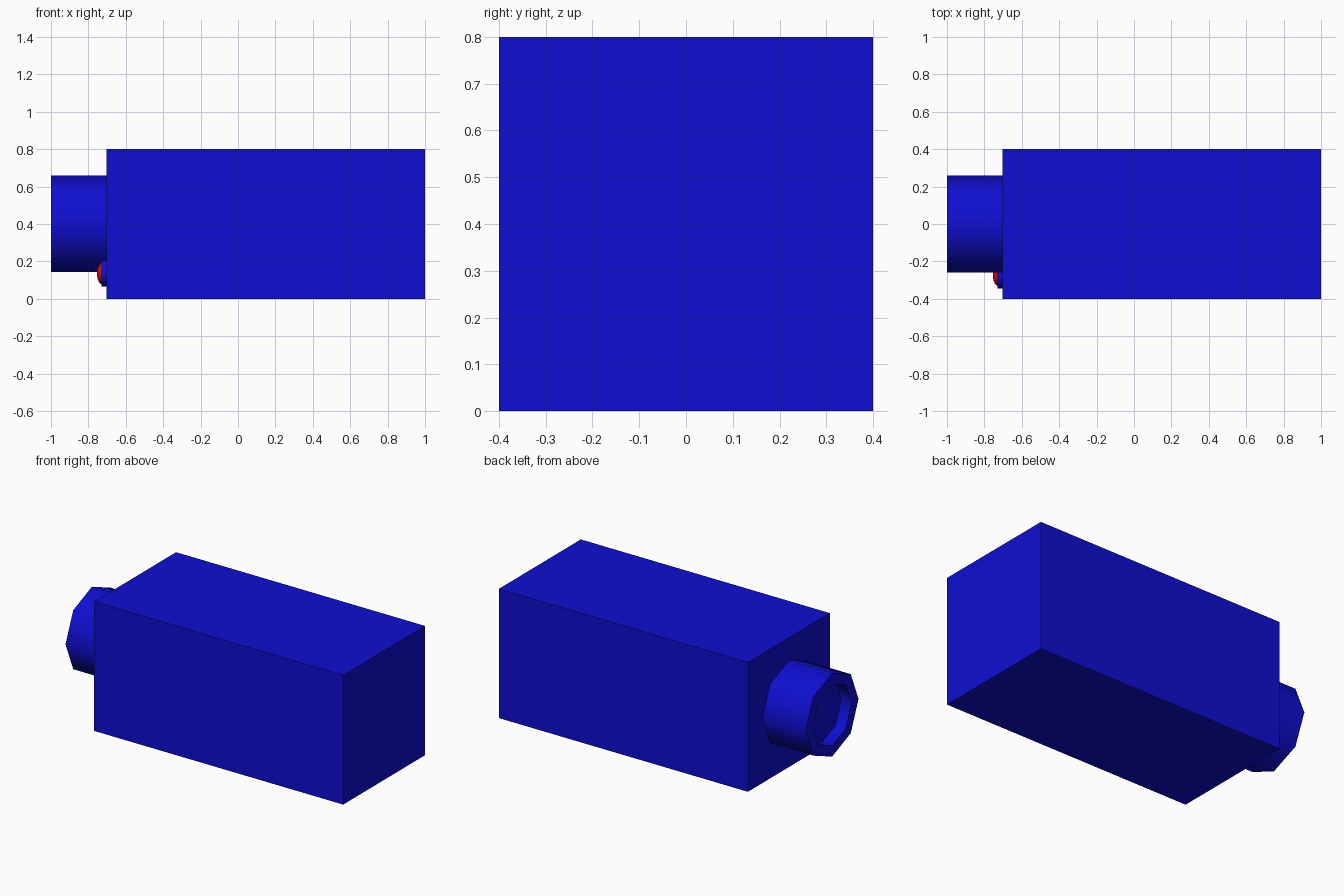
import bpy, bmesh, math
from mathutils import Vector

if "Cube" in bpy.data.objects:
    bpy.data.objects.remove(bpy.data.objects["Cube"])


def material(name, rgb):
    m = bpy.data.materials.new(name)
    m.diffuse_color = (*rgb, 1)
    m.use_nodes = True
    m.node_tree.nodes["Principled BSDF"].inputs["Base Color"].default_value = m.diffuse_color
    return m


blue = material("blue", (0.0045, 0.0045, 0.64))
red = material("red", (0.64, 0.0045, 0.0045))


def finish(name, bm, mat, smooth=True):
    bmesh.ops.recalc_face_normals(bm, faces=bm.faces)
    me = bpy.data.meshes.new(name)
    bm.to_mesh(me)
    bm.free()
    me.materials.append(mat)
    ob = bpy.data.objects.new(name, me)
    bpy.context.collection.objects.link(ob)
    if smooth:
        bpy.ops.object.select_all(action='DESELECT')
        ob.select_set(True)
        bpy.context.view_layer.objects.active = ob
        bpy.ops.object.shade_smooth_by_angle(angle=math.radians(50))
    return ob


def lathe_x(name, profile, y, z, sides, mat):
    """Revolve (x, radius) points about an axis along x, capping both ends."""
    bm = bmesh.new()
    rings = []
    for x, r in profile:
        angles = [2 * math.pi * i / sides for i in range(sides)]
        rings.append([bm.verts.new((x, y + r * math.cos(a), z + r * math.sin(a)))
                      for a in angles])
    for a, b in zip(rings, rings[1:]):
        for i in range(sides):
            j = (i + 1) % sides
            bm.faces.new((a[i], a[j], b[j], b[i]))
    bm.faces.new(rings[0])
    bm.faces.new(rings[-1])
    return finish(name, bm, mat)


# Camera body
bm = bmesh.new()
bmesh.ops.create_cube(bm, size=1)
bmesh.ops.scale(bm, vec=Vector((1.704, 0.8, 0.8)), verts=bm.verts)
bmesh.ops.translate(bm, vec=Vector((0.148, 0, 0.4)), verts=bm.verts)
finish("body", bm, blue, smooth=False)

# Octagonal lens barrel with a recessed face
lathe_x("lens_barrel", [(-0.70, 0.258), (-1.0, 0.258), (-1.0, 0.19), (-0.93, 0.19)],
        0, 0.402, 8, blue)

# Indicator lamp: collar and red dome
LAMP_Y, LAMP_Z = -0.275, 0.135
lathe_x("lamp_collar", [(-0.70, 0.07), (-0.73, 0.07)], LAMP_Y, LAMP_Z, 16, blue)
dome = [(-0.72 - 0.035 * math.sin(t), 0.06 * math.cos(t))
        for t in (math.radians(d) for d in (0, 20, 40, 60, 80))]
lathe_x("lamp_dome", dome, LAMP_Y, LAMP_Z, 16, red)
